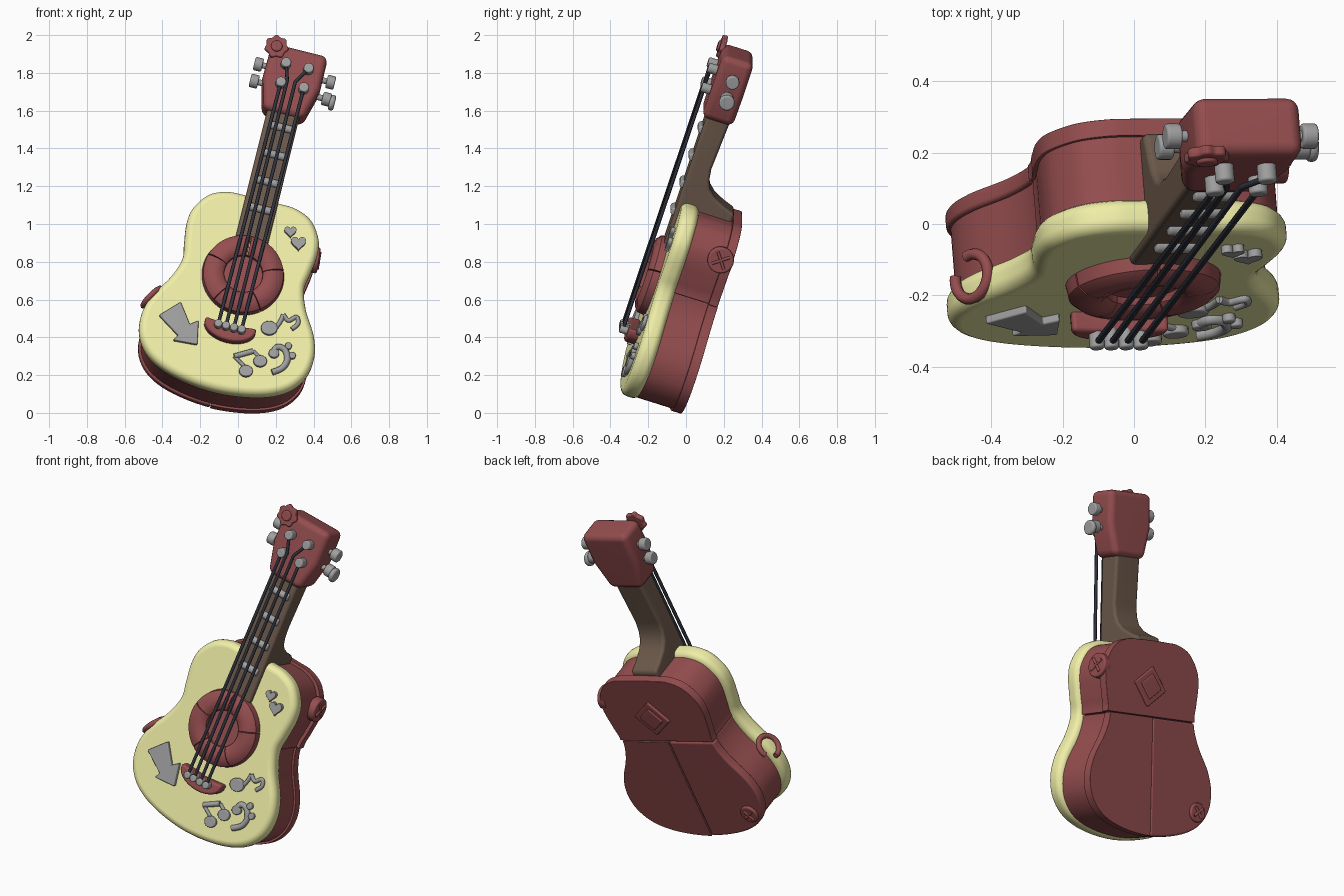
import bpy, bmesh
from math import sin, cos, pi, radians
from mathutils import Matrix, Vector

if "Cube" in bpy.data.objects:
    bpy.data.objects.remove(bpy.data.objects["Cube"])

# Guitar frame: a across, b along the neck, w out of the front; leaned back, rolled, slightly turned
T, R = radians(18.5), radians(13.3)
E1, E2, W = Vector((1, 0, 0)), Vector((0, sin(T), cos(T))), Vector((0, -cos(T), sin(T)))
A, B = E1 * cos(R) - E2 * sin(R), E1 * sin(R) + E2 * cos(R)
M = Matrix((A, B, W)).transposed().to_4x4()
M.translation = Vector((0.026, -0.40, 0)) + E2 * 0.765
M = M @ Matrix.Rotation(radians(4.5), 4, 'Y')
SIDE = Matrix(((0, 0, 1, 0), (1, 0, 0, 0), (0, 1, 0, 0), (0, 0, 0, 1)))


def material(name, col):
    m = bpy.data.materials.new(name)
    m.diffuse_color = (*col, 1)
    m.use_nodes = True
    m.node_tree.nodes["Principled BSDF"].inputs["Base Color"].default_value = m.diffuse_color
    return m


RED = material("red", (0.3, 0.075, 0.078))
CREAM = material("cream", (0.87, 0.86, 0.39))
BROWN = material("brown", (0.15, 0.1, 0.07))
DARK = material("dark", (0.03, 0.032, 0.045))
GREY = material("grey", (0.35, 0.35, 0.35))


def finish(name, bm, mat, bevel=0, seg=3, limit=50):
    bmesh.ops.recalc_face_normals(bm, faces=bm.faces)
    if bevel:
        es = [e for e in bm.edges if e.calc_face_angle(0) > radians(limit)]
        bmesh.ops.bevel(bm, geom=es, offset=bevel, segments=seg, profile=0.5,
                        affect='EDGES', clamp_overlap=True)
    me = bpy.data.meshes.new(name)
    bm.to_mesh(me)
    bm.free()
    me.shade_smooth()
    me.set_sharp_from_angle(angle=radians(40))
    ob = bpy.data.objects.new(name, me)
    bpy.context.collection.objects.link(ob)
    ob.matrix_world = M
    me.materials.append(mat)
    ob.modifiers.new("normals", 'WEIGHTED_NORMAL').keep_sharp = True


def slab(name, pts, w0, w1, mat=GREY, bevel=0.008, seg=3, xf=None):
    bm = bmesh.new()
    f = bm.faces.new([bm.verts.new((p[0], p[1], w0)) for p in pts])
    g = bmesh.ops.extrude_face_region(bm, geom=[f])
    bmesh.ops.translate(bm, vec=(0, 0, w1 - w0),
                        verts=[v for v in g["geom"] if isinstance(v, bmesh.types.BMVert)])
    if xf:
        bm.transform(xf)
    finish(name, bm, mat, bevel, seg)


def disc(name, c, axis, r, h, mat=GREY, bevel=0.008):
    bm = bmesh.new()
    q = Vector(axis).to_track_quat('Z', 'Y').to_matrix().to_4x4()
    bmesh.ops.create_cone(bm, cap_ends=True, segments=24, radius1=r, radius2=r, depth=h,
                          matrix=Matrix.Translation(c) @ q)
    finish(name, bm, mat, bevel)


def tube(name, pts, r, mat=GREY):
    cu = bpy.data.curves.new(name, 'CURVE')
    cu.dimensions, cu.bevel_depth, cu.bevel_resolution, cu.use_fill_caps = '3D', r, 2, True
    sp = cu.splines.new('POLY')
    sp.points.add(len(pts) - 1)
    for p, c in zip(sp.points, pts):
        p.co = (*c, 1)
    ob = bpy.data.objects.new(name, cu)
    bpy.context.collection.objects.link(ob)
    ob.matrix_world = M
    cu.materials.append(mat)


def spline(pts, n=5, closed=True):
    P, k, out = [Vector(p) for p in pts], len(pts), []
    get = lambda i: P[i % k] if closed else P[max(0, min(k - 1, i))]
    for i in range(k if closed else k - 1):
        p0, p1, p2, p3 = (get(i + j) for j in (-1, 0, 1, 2))
        for t in (j / n for j in range(n)):
            out.append(0.5 * (2 * p1 + (p2 - p0) * t + (2 * p0 - 5 * p1 + 4 * p2 - p3) * t * t
                              + (3 * p1 - p0 - 3 * p2 + p3) * t ** 3))
    return out if closed else out + [P[-1]]


def inset(pts, d, da=0, db=0):
    out = []
    for i, p in enumerate(pts):
        t = (pts[(i + 1) % len(pts)] - pts[i - 1]).normalized()
        out.append(Vector((p.x + t.y * d + da, p.y - t.x * d + db)))
    return out


def clip(pts, n, d):
    n, out = Vector(n), []
    for i, p in enumerate(pts):
        q = pts[i - 1]
        dp, dq = p.dot(n) - d, q.dot(n) - d
        if dp * dq < 0:
            out.append(q.lerp(p, dq / (dq - dp)))
        if dp >= 0:
            out.append(p)
    return out


def ab(x, z, w=0.02):
    d, s = x - 0.026, (z - w * sin(T)) / cos(T) - 0.765
    return (d * cos(R) - s * sin(R), d * sin(R) + s * cos(R))


def ring_angles(n):
    return [2 * pi * i / n for i in range(n)]


# Body outline, clockwise from the top, mirrored
half = [(0.10, .448), (.19, .442), (.28, .40), (.342, .31), (.356, .22), (.343, .11), (.332, .02),
        (.368, -.09), (.442, -.22), (.472, -.34), (.45, -.46), (.365, -.56), (.215, -.622)]
outline = spline([(0, .45)] + half + [(0, -.648)] + [(-x, y) for x, y in half[::-1]])
slab("front_plate", outline, -0.1, 0, CREAM, 0.038, 5)

# Red body and back covers, split by seams
slab("upper_body", clip(inset(outline, .026, .005), (0, 1), .015), -.30, -.06, RED, .006)
slab("lower_body", clip(inset(outline, .03, .003, -.02), (0, -1), -.011), -.30, -.06, RED, .006)
slab("upper_back", clip(inset(outline, .01, .01), (0, 1), .015), -.335, -.285, RED, .02)
low = clip(inset(outline, .018, .003, -.02), (0, -1), -.011)
for sg, nm in ((1, "right"), (-1, "left")):
    slab("lower_back_" + nm, clip(low, (sg, 0), .001), -.338, -.285, RED, .015)

# Neck with heel
slab("neck", [(.19, .022), (.96, .022), (.96, -.108), (.66, -.092), (.60, -.1), (.555, -.118), (.52, -.155),
              (.49, -.215), (.465, -.285), (.40, -.285), (.40, -.05), (.19, -.05)],
     -.088, .088, BROWN, .018, 3, SIDE)
for i in range(4):
    disc("fret_bar", (0.005, .378 + .156 * i, .022), (1, 0, 0), .021, .125)

# Headstock, pegs and posts
slab("headstock", [(-.108, .92), (.112, .92), (.16, 1.1), (.158, 1.29), (-.148, 1.29), (-.153, 1.1)],
     -.126, .047, RED, .036, 4)
for sg in (-1, 1):
    for b in (1.08, 1.177):
        disc("peg_shaft", (.006 + sg * .16, b, -.042), (1, 0, 0), .016, .06)
        disc("peg_knob", (.006 + sg * .197, b, -.042), (1, 0, 0), .036, .045, GREY, .008)
disc("peg_thumb", (.236, 1.07, -.045), (1, 0, 0), .042, .03, GREY, .012)
posts = [(-.053, 1.072), (-.051, 1.183), (.072, 1.183), (.072, 1.072)]
for p in posts:
    disc("string_post", (*p, .067), (0, 0, 1), .027, .06)

# Bridge and strings
slab("bridge", [(-.14, -.285), (0, -.3), (.14, -.285)] + [(.14 * cos(t), -.3 + .085 * sin(t)) for t in
     [-pi * k / 14 for k in range(1, 14)]], -.01, .058, RED, .014)
for i, (a, p) in enumerate(zip((-.065, -.023, .02, .062), posts)):
    pts = [(a, -.315, .082)] + ([(a, 1.09, .08)] if i in (1, 2) else []) + [(*p, .082)]
    tube("string", pts, .0095, DARK)
    disc("string_pin", (a, -.318, .07), (0, 0, 1), .021, .06)

# Sound hole: red floor and domed ring in five wedges
disc("sound_hole_floor", (0, 0, .005), (0, 0, 1), .112, .03, RED, 0)
prof = [(.10, -.01), (.103, .04), (.122, .06), (.155, .066), (.19, .058), (.213, .038), (.22, -.01)]
for k in range(5):
    bm = bmesh.new()
    rows = []
    for j in range(13):
        t = radians(20 + 72 * k + .7 + 70.6 * j / 12)
        rows.append([bm.verts.new((r * cos(t), r * sin(t), w)) for r, w in prof])
    for u, v in zip(rows, rows[1:]):
        for i in range(len(prof)):
            j = (i + 1) % len(prof)
            bm.faces.new((u[i], u[j], v[j], v[i]))
    bm.faces.new(rows[0])
    bm.faces.new(rows[-1])
    finish("sound_hole_wedge", bm, RED)

# Flower on the headstock
fx, fy = ab(.2, 1.94, .06)
slab("flower", [(fx + (.059 + .005 * cos(7 * t)) * cos(t), fy + (.059 + .005 * cos(7 * t)) * sin(t))
                for t in ring_angles(70)], .03, .06, RED, .008)
disc("flower_centre", (fx, fy, .061), (0, 0, 1), .03, .02, RED)

# Grey front decorations: arrow, hearts, notes, clef
slab("arrow", [ab(*p) for p in [(-.42, .51), (-.305, .582), (-.257, .466), (-.21, .487), (-.217, .36),
                                (-.345, .38), (-.32, .407)]], -.01, .022, GREY, .006)
for x, z, k in ((.277, .967, .0020), (.32, .908, .0025)):
    slab("heart", [ab(x + k * 16 * sin(t) ** 3, z + k * (13 * cos(t) - 5 * cos(2 * t) - 2 * cos(3 * t)
         - cos(4 * t))) for t in ring_angles(32)], -.01, .022, GREY, .005)
for x, z, rx, rz in ((.165, .457, .044, .036), (.042, .228, .036, .03), (.117, .282, .036, .03),
                     (.267, .365, .018, .018), (.288, .315, .018, .018), (.19, .325, .028, .024)):
    slab("note_dot", [ab(x + rx * cos(t), z + rz * sin(t)) for t in ring_angles(20)],
         -.01, .022, GREY, .006)


def stroke(name, pts, r):
    tube(name, [(*ab(p[0], p[1]), .007) for p in spline(pts, 5, False)], r)


stroke("note_stem", [(.2, .46), (.225, .495), (.24, .53)], .012)
stroke("note_flag", [(.24, .53), (.268, .5), (.31, .52), (.318, .485), (.285, .455)], .012)
for pts in ([(.062, .225), (.025, .262), (-.02, .305)], [(.14, .28), (.112, .305), (.08, .335)]):
    stroke("beamed_note_stem", pts, .01)
stroke("note_beam", [(-.02, .305), (.03, .32), (.08, .335)], .015)
stroke("clef", [(.185, .33), (.21, .36), (.248, .345), (.262, .295), (.235, .25), (.18, .225)], .017)


# Cross-marked buttons on the side and back
def button(c, axis, r):
    c, n = Vector(c), Vector(axis).normalized()
    q = n.to_track_quat('Z', 'Y').to_matrix()
    disc("button", c, n, r, .05, RED, .01)
    top = c + n * .025
    for t in (pi / 5, pi / 5 + pi / 2):
        d = q @ Vector((cos(t), sin(t), 0)) * r * .7
        tube("button_cross", [top - d, top + d], .008, RED)


button((.345, .27, -.27), (1, .1, 0), .07)
button((-.34, -.485, -.328), (0, 0, -1), .055)

# Strap ring on the left
q = Vector((-.85, .53, 0)).to_track_quat('Z', 'Y').to_matrix()
tube("strap_ring", [Vector((-.44, -.212, -.08)) + q @ Vector((.064 * cos(t), .064 * sin(t), 0))
                    for t in [radians(-15 + 10 * i) for i in range(31)]], .016, RED)

# Diamond plaque on the back
for h, w in ((.115, -.35), (.075, -.358)):
    slab("back_diamond", [(.03 + h * cos(t), .18 + h * sin(t)) for t in [pi / 2 * i + .15 for i in range(4)]],
         -.33, w, RED, .006)
